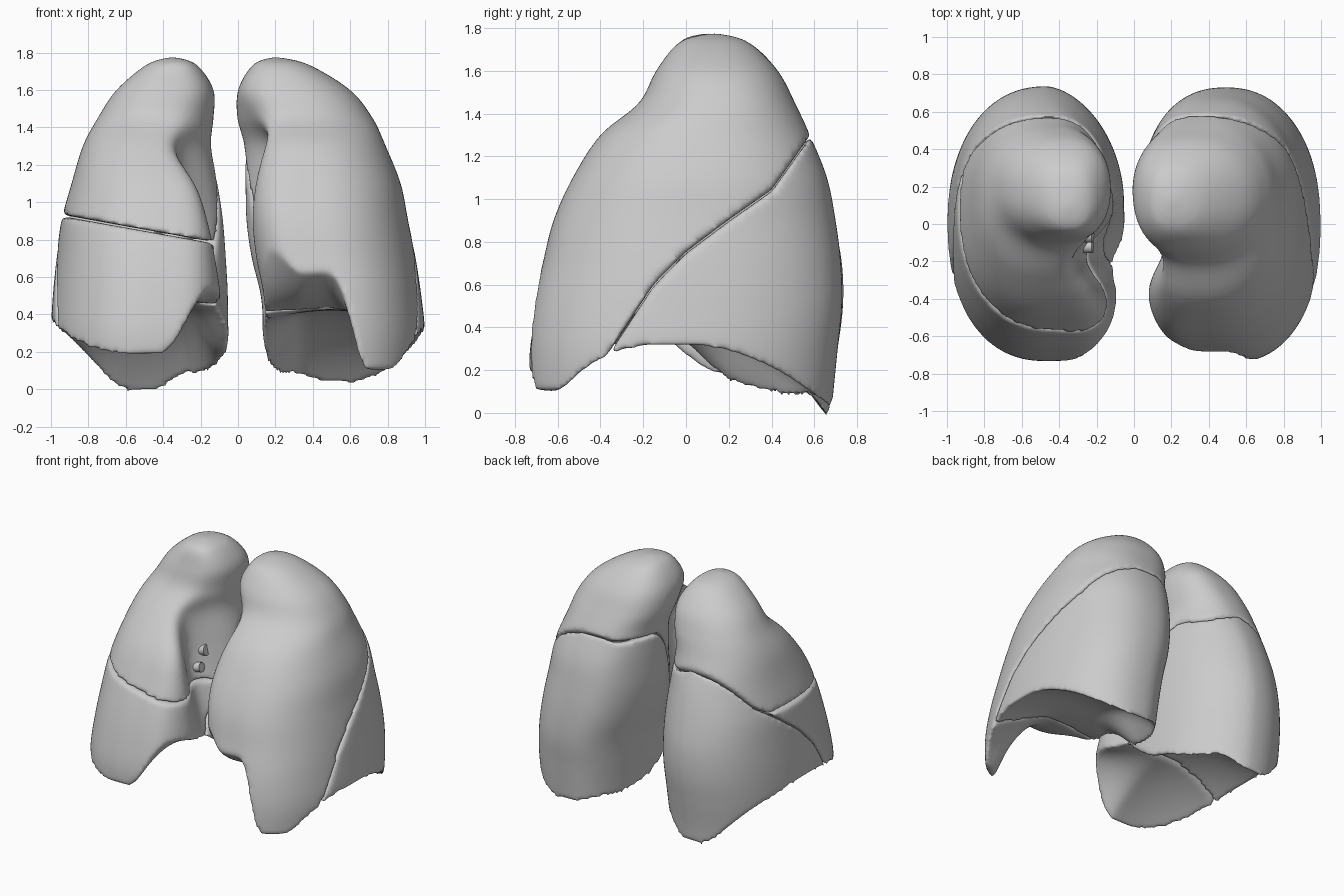
import bpy, bmesh, math
from mathutils import Vector

cube = bpy.data.objects.get("Cube")
if cube:
    bpy.data.objects.remove(cube, do_unlink=True)

grey = bpy.data.materials.new("pale_grey")
grey.use_nodes = True
grey.diffuse_color = (0.6, 0.6, 0.6, 1)
grey.node_tree.nodes["Principled BSDF"].inputs["Base Color"].default_value = (0.6, 0.6, 0.6, 1)


def spline(rows, t):
    """Catmull-Rom through rows of numbers, t counted in rows."""
    i = min(int(t), len(rows) - 2)
    f = t - i
    p = [rows[max(0, min(len(rows) - 1, i + k))] for k in (-1, 0, 1, 2)]
    return [b + 0.5 * f * (c - a + f * (2*a - 5*b + 4*c - d + f * (3*(b - c) + d - a)))
            for a, b, c, d in zip(*p)]


def lerp(points, x):
    for (x0, y0), (x1, y1) in zip(points, points[1:]):
        if x <= x1 or (x1, y1) == points[-1]:
            return y0 + (y1 - y0) * (x - x0) / (x1 - x0)


def step(a, b, x):
    t = max(0, min(1, (x - a) / (b - a)))
    return t * t * (3 - 2 * t)


def new_object(name, bm):
    bmesh.ops.recalc_face_normals(bm, faces=bm.faces)
    me = bpy.data.meshes.new(name)
    bm.to_mesh(me)
    bm.free()
    ob = bpy.data.objects.new(name, me)
    bpy.context.collection.objects.link(ob)
    return ob


def loft(name, rows, side, notch_y, back_power):
    """Whole lung: stacked sections, square at the inner front, hollow on the inner side."""
    bm = bmesh.new()
    rings, n, count = [], 96, 50
    for j in range(count + 1):
        z, xm, xl, yf, yb, notch = spline(rows, j / count * (len(rows) - 1))
        xc, yc, ring = xm + 0.45 * (xl - xm), (yf + yb) / 2, []
        low = step(1.5, 1.0, z)
        for k in range(n):
            c, s = math.cos(math.tau * k / n), math.sin(math.tau * k / n)
            inner_power = 0.75 + low * ((back_power if s > 0 else 0.42) - 0.75)
            power = inner_power if c < 0 else 0.9
            x = xc + math.copysign(abs(c) ** power, c) * ((xl - xc) if c > 0 else (xc - xm))
            y = yc + math.copysign(abs(s) ** 0.9, s) * (yb - yf) / 2
            inner = max(0, 1 - (x - xm) / (xl - xm)) ** 2
            x += notch * inner * math.exp(-((y - notch_y) / 0.18) ** 2)
            ring.append(bm.verts.new((side * x, y, z)))
        rings.append(ring)
    for a, b in zip(rings, rings[1:]):
        for k in range(n):
            bm.faces.new((a[k], a[(k + 1) % n], b[(k + 1) % n], b[k]))
    bm.faces.new(rings[0])
    bm.faces.new(rings[-1])
    return new_object(name, bm)


def below(height):
    """Solid that fills everything under a height field."""
    bm = bmesh.new()
    bmesh.ops.create_grid(bm, x_segments=60, y_segments=60, size=1.2)
    ext = bmesh.ops.extrude_face_region(bm, geom=bm.faces[:])["geom"]
    low = {v for v in ext if isinstance(v, bmesh.types.BMVert)}
    for v in bm.verts:
        v.co.z = -3 if v in low else height(abs(v.co.x), v.co.y)
    ob = new_object("cutter", bm)
    ob.hide_render = True
    return ob


def lobe(name, lung, cuts):
    """Cut a lobe from a lung, then round its rims."""
    ob = lung.copy()
    bpy.context.collection.objects.link(ob)
    cutters = []
    for operation, height in cuts:
        m = ob.modifiers.new("cut", 'BOOLEAN')
        m.operation, m.object, m.solver = operation, below(height), 'EXACT'
        cutters.append(m.object)
    m = ob.modifiers.new("skin", 'REMESH')
    m.mode, m.voxel_size = 'VOXEL', 0.016
    m = ob.modifiers.new("soften", 'SMOOTH')
    m.factor, m.iterations = 0.5, 10
    bpy.context.view_layer.update()
    me = bpy.data.meshes.new_from_object(ob.evaluated_get(bpy.context.evaluated_depsgraph_get()))
    for o in cutters + [ob]:
        bpy.data.objects.remove(o, do_unlink=True)
    me.name = name
    me.materials.clear()
    me.materials.append(grey)
    me.shade_smooth()
    bpy.context.collection.objects.link(bpy.data.objects.new(name, me))


# Sections: height, inner x, outer x, front y, back y, hollow depth
left_rows = [
    (1.775, .18, .22, .11, .15, 0), (1.735, .08, .38, -.03, .29, 0), (1.6, 0, .6, -.14, .43, 0),
    (1.45, -.01, .72, -.22, .51, .07), (1.3, .02, .79, -.4, .58, .17), (1.1, .025, .87, -.53, .66, .17),
    (.9, .03, .91, -.62, .7, .14), (.7, .06, .95, -.67, .725, .1), (.5, .11, .98, -.715, .73, .06),
    (.3, .13, 1.0, -.74, .71, 0), (.1, .15, .99, -.74, .69, 0), (-.1, .16, .97, -.73, .67, 0)]
right_rows = [
    (1.775, .33, .37, .08, .12, 0), (1.735, .22, .49, -.03, .29, 0), (1.6, .13, .65, -.08, .43, 0),
    (1.45, .13, .75, -.13, .5, .05), (1.3, .14, .83, -.28, .55, .15), (1.1, .1, .89, -.45, .63, .2),
    (.9, .07, .945, -.55, .69, .2), (.7, .055, .97, -.63, .73, .15), (.5, .045, .99, -.69, .735, .08),
    (.3, .05, 1.0, -.73, .71, 0), (.1, .06, .99, -.73, .68, 0), (-.1, .08, .97, -.72, .66, 0)]
oblique = [(-.6, -.1), (-.34, .31), (-.15, .6), (0, .75), (.2, .9), (.4, 1.04), (.55, 1.25), (.65, 1.4)]


# Hollow undersides, with the inner rim hanging low
def left_base(x, y):
    z = .42 - .1 * ((x - .5) / .48) ** 2 - .2 * step(.35, .15, x) * step(-.1, .25, y)
    if y > 0:
        return z - .36 * (y / .65) ** 2
    front = .14 - .44 * step(.48, .76, x) + .35 * step(.35, .05, x)
    return max(.1, z + front * abs(y / .6) ** 3)


def right_base(x, y):
    z = .48 - .1 * ((x - .45) / .5) ** 2 - .22 * step(.32, .1, x) * step(-.25, .15, y)
    q = (y / .65) ** 2
    if y > 0:
        return z + (.2 * step(.6, .95, x) + .12 * step(.25, .05, x) - .48) * q
    return z + (.42 * step(.42, .06, x) - .24) * q


# Fissures: the oblique one levels out towards the inner back
def fissure(offset):
    def height(x, y):
        h = lerp(oblique, y)
        return h + step(.45, .1, x) * step(-.05, .3, y) * max(0, 1.27 - h) + offset
    return height


def flat_fissure(offset):
    return lambda x, y: .76 + .18 * x + offset


gap = 0.004
left_lung = loft("left_lung", left_rows, 1, -.1, 0.8)
right_lung = loft("right_lung", right_rows, -1, -.17, 1.2)
base_l, base_r = ('DIFFERENCE', left_base), ('DIFFERENCE', right_base)

# Lobes
lobe("left_upper_lobe", left_lung, [base_l, ('DIFFERENCE', fissure(gap))])
lobe("left_lower_lobe", left_lung, [base_l, ('INTERSECT', fissure(-gap))])
front = ('DIFFERENCE', fissure(gap - .05))
lobe("right_upper_lobe", right_lung, [base_r, front, ('DIFFERENCE', flat_fissure(gap))])
lobe("right_middle_lobe", right_lung, [base_r, front, ('INTERSECT', flat_fissure(-gap))])
lobe("right_lower_lobe", right_lung, [base_r, ('INTERSECT', fissure(-gap - .05))])
for o in (left_lung, right_lung):
    bpy.data.objects.remove(o, do_unlink=True)

# Airway stubs in the inner hollows
for side, label in ((1, "left"), (-1, "right")):
    for i, (y, z, r) in enumerate(((-.06, 1.06, .04), (-.12, .95, .035), (-.04, .88, .03))):
        cu = bpy.data.curves.new(f"{label}_airway_{i + 1}", 'CURVE')
        cu.dimensions, cu.bevel_depth, cu.use_fill_caps = '3D', r, True
        sp = cu.splines.new('BEZIER')
        sp.bezier_points.add(1)
        for p, dx in zip(sp.bezier_points, (.22, .45)):
            p.co = Vector((side * dx, y, z - dx * .2))
            p.handle_left_type = p.handle_right_type = 'AUTO'
        cu.materials.append(grey)
        bpy.context.collection.objects.link(bpy.data.objects.new(cu.name, cu))
